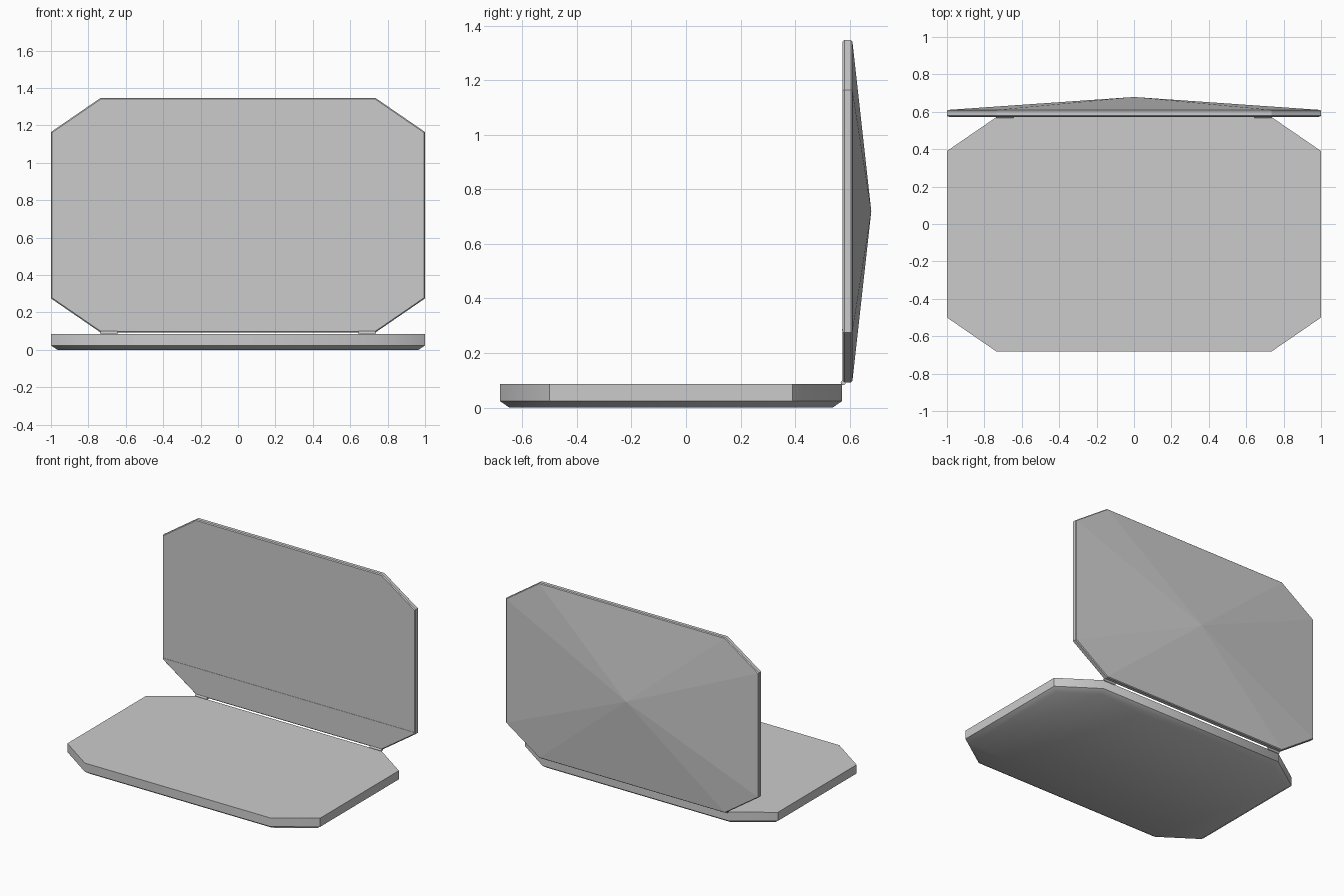
import bpy, bmesh
from math import radians
from mathutils import Matrix

if "Cube" in bpy.data.objects:
    bpy.data.objects.remove(bpy.data.objects["Cube"])

HX, HY = 1.0, 0.627      # half size of both octagonal shells
CX, CY = 0.735, 0.445    # where the corner cuts begin


def octagon(inset, z):
    """Outline with cut corners, offset inwards by an even distance."""
    hx, hy = HX - inset, HY - inset
    cx, cy = CX - 0.306 * inset, CY - 0.529 * inset
    return [(cx, -hy, z), (hx, -cy, z), (hx, cy, z), (cx, hy, z),
            (-cx, hy, z), (-hx, cy, z), (-hx, -cy, z), (-cx, -hy, z)]


def shell(name, rings, apex=None, transform=Matrix()):
    """Skin octagon rings upwards; finish with a flat cap or a point."""
    bm = bmesh.new()
    loops = [[bm.verts.new(p) for p in octagon(*r)] for r in rings]
    bm.faces.new(loops[0])
    for low, high in zip(loops, loops[1:]):
        for i in range(8):
            j = (i + 1) % 8
            bm.faces.new((low[i], low[j], high[j], high[i]))
    if apex is None:
        bm.faces.new(loops[-1])
    else:
        tip = bm.verts.new((0, 0, apex))
        for i in range(8):
            bm.faces.new((loops[-1][i], loops[-1][(i + 1) % 8], tip))
    bmesh.ops.recalc_face_normals(bm, faces=bm.faces)
    bm.transform(transform)
    mesh = bpy.data.meshes.new(name)
    bm.to_mesh(mesh)
    bm.free()
    obj = bpy.data.objects.new(name, mesh)
    bpy.context.collection.objects.link(obj)
    return obj


# Base: straight walls with a chamfered underside
base = shell("base", [(0.035, 0), (0, 0.024), (0, 0.086)],
             transform=Matrix.Translation((0, -0.055, 0)))
bpy.context.view_layer.objects.active = base
base.select_set(True)
bpy.ops.object.shade_smooth_by_angle(angle=radians(40))

# Lid: upright thin panel with softened rim and a shallow pyramid back
upright = Matrix.Translation((0, 0.574, 0.72)) @ Matrix.Rotation(radians(-90), 4, 'X')
shell("lid", [(0.006, 0), (0, 0.006), (0, 0.030), (0.005, 0.036)], 0.105, upright)

# Thin trim line across the lower part of the screen
bpy.ops.mesh.primitive_cube_add(size=1, location=(0, 0.574, 0.285))
trim = bpy.context.object
trim.name = "screen_lower_trim"
trim.scale = (1.98, 0.004, 0.006)

# Hinge barrels joining the lid to the base
for side, label in ((-1, "left"), (1, "right")):
    bpy.ops.mesh.primitive_cylinder_add(vertices=16, radius=0.009, depth=0.092,
                                        location=(side * 0.69, 0.576, 0.091),
                                        rotation=(0, radians(90), 0))
    hinge = bpy.context.object
    hinge.name = label + "_hinge"
    bpy.ops.object.shade_smooth_by_angle(angle=radians(40))
